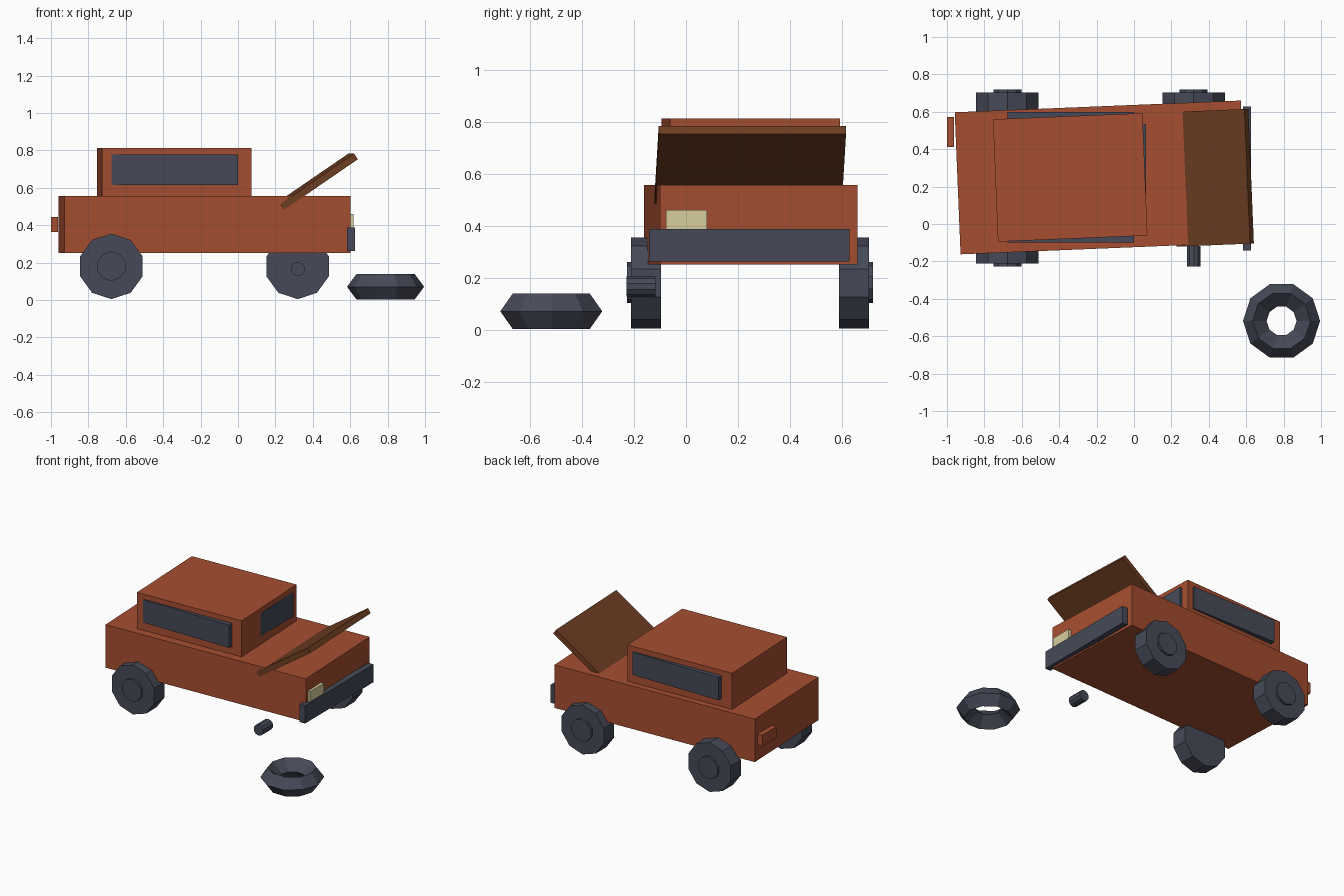
import bpy, bmesh, math
from mathutils import Matrix

if "Cube" in bpy.data.objects:
    bpy.data.objects.remove(bpy.data.objects["Cube"])

YAW = math.radians(2.35)   # the shell sits slightly askew on its wheels
MID_Y = 0.246


def material(name, rgb):
    m = bpy.data.materials.new(name)
    lin = [((c / 255 + 0.055) / 1.055) ** 2.4 for c in rgb]
    m.diffuse_color = (*lin, 1)
    m.use_nodes = True
    m.node_tree.nodes["Principled BSDF"].inputs["Base Color"].default_value = m.diffuse_color
    return m


RUST = material("rust_orange", (166, 78, 48))
BROWN = material("hood_brown", (110, 62, 34))
DARK = material("dark_grey", (70, 74, 88))
CREAM = material("lamp_cream", (214, 205, 158))


def finish(name, bm, mat, loc, rot=(0, 0, 0)):
    bmesh.ops.recalc_face_normals(bm, faces=bm.faces)
    me = bpy.data.meshes.new(name)
    bm.to_mesh(me)
    bm.free()
    me.materials.append(mat)
    ob = bpy.data.objects.new(name, me)
    ob.location, ob.rotation_euler = loc, rot
    bpy.context.collection.objects.link(ob)
    return ob


def box(name, size, loc, mat, rot=(0, 0, 0)):
    bm = bmesh.new()
    bmesh.ops.create_cube(bm, size=1)
    bmesh.ops.scale(bm, vec=size, verts=bm.verts)
    return finish(name, bm, mat, loc, rot)


def span(name, x, y, z, mat):
    """Axis-aligned box from (min, max) pairs."""
    return box(name, [b - a for a, b in (x, y, z)], [(a + b) / 2 for a, b in (x, y, z)], mat)


def drum(name, r, y, x, z, mat):
    """Ten-sided cylinder along y with a corner at the top."""
    bm = bmesh.new()
    bmesh.ops.create_cone(bm, cap_ends=True, segments=10, radius1=r, radius2=r, depth=y[1] - y[0])
    bmesh.ops.rotate(bm, verts=bm.verts, matrix=Matrix.Rotation(math.pi / 2, 3, 'X'))
    top = max(v.co.z for v in bm.verts)
    if top < r * 0.99:
        bmesh.ops.rotate(bm, verts=bm.verts, matrix=Matrix.Rotation(math.pi / 10, 3, 'Y'))
    return finish(name, bm, mat, (x, (y[0] + y[1]) / 2, z))


# Shell
box("body", (1.531, 0.76, 0.305), (-0.178, 0.249, 0.404), RUST, (0, 0, YAW))
box("cabin", (0.80, 0.655, 0.262), (-0.341, 0.249, 0.682), RUST, (0, 0, YAW))
box("open_hood", (0.477, 0.72, 0.037), (0.419, 0.247, 0.633), BROWN, (0, math.radians(-34.4), YAW))

# Windows
span("front_side_window", (-0.675, 0.0), (-0.099, -0.065), (0.615, 0.777), DARK)
span("back_side_window", (-0.675, 0.0), (0.565, 0.599), (0.615, 0.777), DARK)
span("windshield", (0.03, 0.063), (-0.035, 0.535), (0.615, 0.777), DARK)

# Bumper and lamps
span("bumper", (0.583, 0.625), (-0.142, 0.628), (0.262, 0.388), DARK)
span("headlamp", (0.578, 0.617), (-0.076, 0.081), (0.33, 0.461), CREAM)
span("tail_lamp", (-1.0, -0.962), (0.412, 0.572), (0.364, 0.444), RUST)

# Three fitted wheels with hubs
for name, x, side in (("rear_right", -0.677, -1), ("rear_left", -0.677, 1), ("front_left", 0.319, 1)):
    tyre = sorted(MID_Y + side * d for d in (0.342, 0.457))
    hub = sorted(MID_Y + side * d for d in (0.42, 0.473))
    drum(name + "_wheel", 0.175, tyre, x, 0.18, DARK)
    drum(name + "_hub", 0.079, hub, x, 0.181, DARK)

# Bare axle stub where the wheel came off
drum("axle_stub", 0.038, (-0.228, -0.117), 0.32, 0.166, DARK)

# Loose tyre lying on the ground: ten-sided ring with a diamond section
bm = bmesh.new()
section = ((0.206, 0), (0.155, 0.069), (0.08, 0), (0.155, -0.069))
rings = []
for i in range(10):
    a = i * math.tau / 10
    rings.append([bm.verts.new((r * math.cos(a), r * math.sin(a), z)) for r, z in section])
for i in range(10):
    p, q = rings[i], rings[(i + 1) % 10]
    for j in range(4):
        k = (j + 1) % 4
        bm.faces.new((p[j], q[j], q[k], p[k]))
finish("loose_tyre", bm, DARK, (0.789, -0.518, 0.071))
